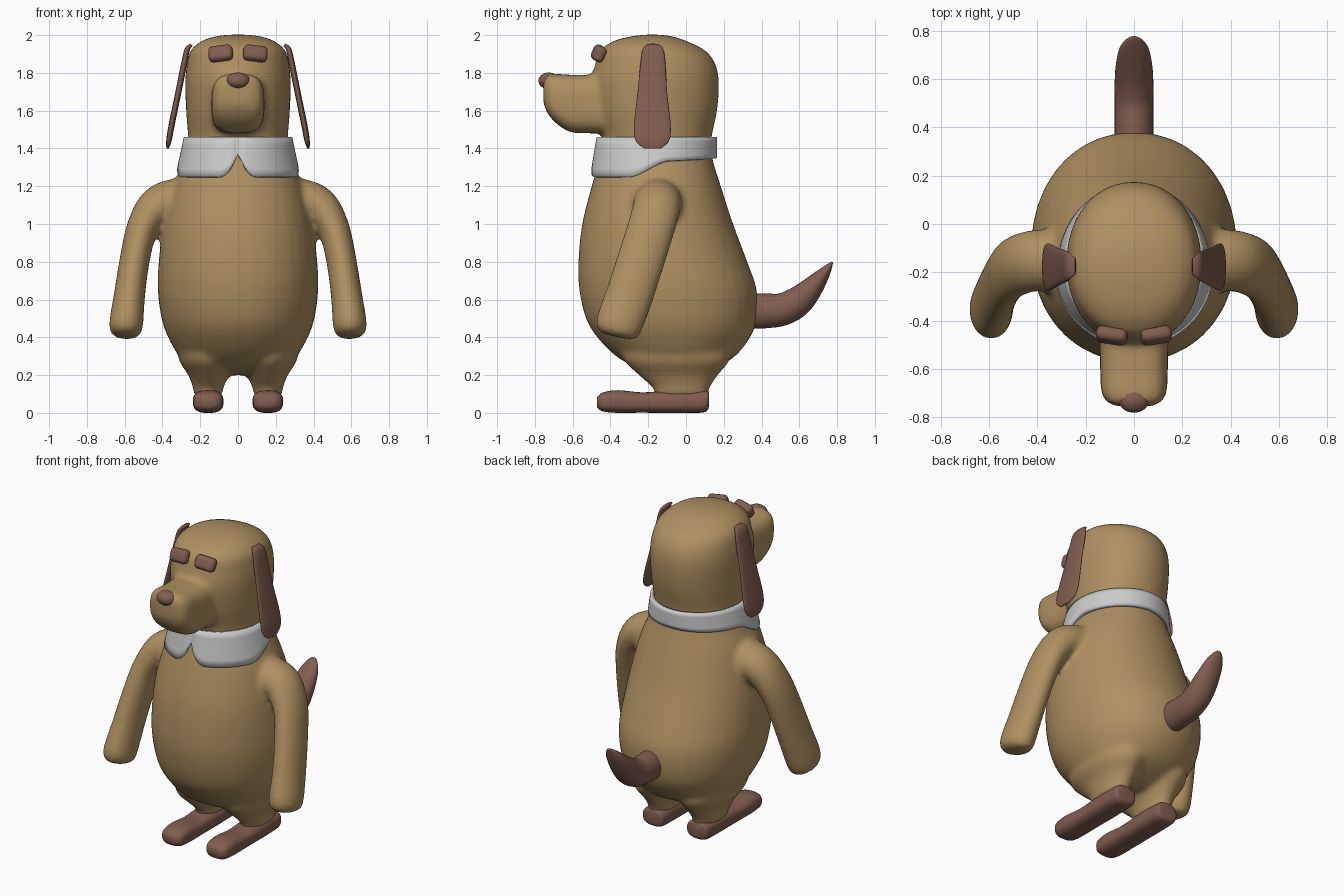
import bpy, bmesh, math
from mathutils import Vector, Matrix

if "Cube" in bpy.data.objects:
    bpy.data.objects.remove(bpy.data.objects["Cube"])


def material(name, rgb):
    m = bpy.data.materials.new(name)
    m.diffuse_color = (*rgb, 1)
    m.use_nodes = True
    m.node_tree.nodes["Principled BSDF"].inputs["Base Color"].default_value = m.diffuse_color
    return m


FUR = material("fur_brown", (0.43, 0.28, 0.12))
DARK = material("dark_brown", (0.22, 0.11, 0.08))
X, Y, Z = Vector((1, 0, 0)), Vector((0, 1, 0)), Vector((0, 0, 1))


def spline(st, steps=5):
    # Catmull-Rom through the stations, all values at once
    out = []
    for i in range(len(st) - 1):
        p0, p1, p2, p3 = st[max(i - 1, 0)], st[i], st[i + 1], st[min(i + 2, len(st) - 1)]
        for k in range(steps):
            t = k / steps
            out.append([0.5 * (2 * b + (c - a) * t + (2 * a - 5 * b + 4 * c - d) * t * t
                               + (3 * b - a - 3 * c + d) * t ** 3)
                        for a, b, c, d in zip(p0, p1, p2, p3)])
    out.append(list(st[-1]))
    return out


def tube(bm, stations, ref, axis=None, power=2.0, side=1, n=36):
    # stations are (x, y, z, radius along ref, other radius)
    pts = spline(stations)
    cs = [Vector(p[:3]) for p in pts]
    rings = []
    for i, p in enumerate(pts):
        t = axis or (cs[min(i + 1, len(cs) - 1)] - cs[max(i - 1, 0)]).normalized()
        u = (ref - t * ref.dot(t)).normalized()
        v = t.cross(u)
        ring = []
        for k in range(n):
            a = 2 * math.pi * k / n
            c, s = math.cos(a), math.sin(a)
            c = math.copysign(abs(c) ** (2 / power), c)
            s = math.copysign(abs(s) ** (2 / power), s)
            q = cs[i] + u * max(p[3], 0.002) * c + v * max(p[4], 0.002) * s
            ring.append(bm.verts.new((q.x * side, q.y, q.z)))
        rings.append(ring)
    for r0, r1 in zip(rings, rings[1:]):
        for k in range(n):
            bm.faces.new((r0[k], r0[(k + 1) % n], r1[(k + 1) % n], r1[k]))
    bm.faces.new(rings[0])
    bm.faces.new(rings[-1])


def finish(bm, name, mat=None):
    bmesh.ops.recalc_face_normals(bm, faces=bm.faces)
    me = bpy.data.meshes.new(name)
    bm.to_mesh(me)
    bm.free()
    me.polygons.foreach_set("use_smooth", [True] * len(me.polygons))
    if mat:
        me.materials.append(mat)
    ob = bpy.data.objects.new(name, me)
    bpy.context.collection.objects.link(ob)
    return ob


# torso and head profile: z, front y, back y, half width
bm = bmesh.new()
profile = [(.20, -.12, .06, .10), (.24, -.26, .16, .22), (.30, -.37, .26, .31),
           (.40, -.47, .34, .37), (.50, -.53, .375, .405), (.65, -.565, .375, .425),
           (.80, -.57, .325, .42), (1.0, -.55, .25, .395), (1.2, -.50, .185, .345),
           (1.35, -.455, .14, .28), (1.45, -.44, .135, .265), (1.6, -.485, .165, .275),
           (1.75, -.50, .175, .28), (1.85, -.48, .155, .27), (1.92, -.455, .10, .25),
           (1.97, -.38, .0, .19), (1.995, -.28, -.08, .11), (2.003, -.2, -.16, .03)]
tube(bm, [(0, (f + b) / 2, z, w, (b - f) / 2) for z, f, b, w in profile], X, Z, 2.1)

# muzzle
tube(bm, [(0, -.35, 1.635, .15, .155), (0, -.50, 1.635, .142, .155), (0, -.61, 1.638, .14, .152),
          (0, -.69, 1.665, .136, .13), (0, -.735, 1.69, .115, .10), (0, -.755, 1.70, .07, .06)],
     X, Y, 3.2)

# arms and legs
for s in (-1, 1):
    tube(bm, [(.20, -.15, 1.08, .13, .13), (.33, -.15, 1.11, .13, .13), (.43, -.155, 1.09, .127, .105),
              (.505, -.185, .98, .127, .085), (.545, -.235, .82, .127, .08), (.575, -.30, .62, .127, .083),
              (.592, -.355, .47, .125, .09), (.597, -.372, .42, .105, .075), (.598, -.376, .405, .06, .04)],
         Y, side=s)
    tube(bm, [(.158, -.025, .09, .078, .145), (.158, -.025, .13, .08, .15), (.155, -.04, .20, .108, .21),
              (.16, -.05, .29, .155, .285), (.16, -.06, .42, .14, .27)], X, Z, side=s)
body = finish(bm, "body", FUR)
mod = body.modifiers.new("blend", 'REMESH')
mod.mode = 'VOXEL'
mod.voxel_size = 0.016
mod.use_smooth_shade = True
mod = body.modifiers.new("soften", 'SMOOTH')
mod.factor = 0.5
mod.iterations = 10

# feet, ears and eyebrows
for s, tag in ((-1, "right"), (1, "left")):
    bm = bmesh.new()
    tube(bm, [(.158, .122, .08, .05, .03), (.158, .105, .062, .074, .056), (.158, 0, .06, .079, .06),
              (.158, -.14, .057, .079, .057), (.158, -.24, .055, .079, .054), (.158, -.36, .06, .081, .06),
              (.158, -.44, .058, .074, .05), (.158, -.47, .056, .045, .028)], X, Y, 2.7, s)
    finish(bm, tag + "_foot", DARK)

    bm = bmesh.new()
    tube(bm, [(.245, -.175, 1.948, .035, .008), (.268, -.175, 1.925, .055, .014), (.285, -.175, 1.85, .066, .016),
              (.315, -.178, 1.70, .078, .016), (.352, -.178, 1.52, .097, .016), (.366, -.178, 1.44, .088, .014),
              (.373, -.178, 1.40, .045, .006)], Y, None, 2.3, s)
    finish(bm, tag + "_ear", DARK)

    bm = bmesh.new()
    bmesh.ops.create_cube(bm, size=1)
    bmesh.ops.scale(bm, vec=(.13, .06, .085), verts=bm.verts)
    bmesh.ops.bevel(bm, geom=bm.edges[:], offset=.026, segments=4, profile=.5, affect='EDGES')
    brow = finish(bm, tag + "_eyebrow", DARK)
    brow.location = (.092 * s, -.462, 1.903)
    brow.rotation_euler = (-.4, .12 * s, .15 * s)

# nose
bm = bmesh.new()
bmesh.ops.create_uvsphere(bm, u_segments=28, v_segments=16, radius=1,
                          matrix=Matrix.Translation((0, -.727, 1.758)) @ Matrix.Diagonal((.064, .054, .044, 1)))
finish(bm, "nose", DARK)

# tail
bm = bmesh.new()
tube(bm, [(0, .33, .54, .08, .095), (0, .42, .54, .08, .092), (0, .51, .548, .08, .086),
          (0, .59, .588, .08, .08), (0, .66, .655, .075, .062), (0, .725, .732, .06, .036),
          (0, .76, .778, .035, .016), (0, .775, .798, .012, .004)], X)
finish(bm, "tail", DARK)

# collar: flared band, deep at the front with a notch, narrow at the back
bm = bmesh.new()
N, ROWS = 128, 6
grid = []
for k in range(N):
    a = 2 * math.pi * k / N
    d = abs(a if a <= math.pi else 2 * math.pi - a)
    w = min(max((math.degrees(d) - 66) / 38, 0), 1)
    low = 1.25 + .085 * w * w * (3 - 2 * w) + .015 * max(0, (d - 1.8) / 1.34)
    x0 = abs(.31 * math.sin(a))
    if d < 1 and x0 < .1:
        low += .12 * (1 - x0 / .1) ** 2
    col = []
    for j in range(ROWS):
        z = 1.46 + (low - 1.46) * j / (ROWS - 1)
        t = (1.46 - z) / .21
        f, b = -.475 - .035 * t, .165
        crease = .012 * max(0, 1 - x0 / .03) if d < 1 else 0
        col.append(bm.verts.new(((.287 + .045 * t) * math.sin(a),
                                 (f + b) / 2 - (b - f) / 2 * math.cos(a) + crease, z)))
    grid.append(col)
for k in range(N):
    c0, c1 = grid[k], grid[(k + 1) % N]
    for j in range(ROWS - 1):
        bm.faces.new((c0[j], c0[j + 1], c1[j + 1], c1[j]))
collar = finish(bm, "collar")
mod = collar.modifiers.new("thickness", 'SOLIDIFY')
mod.thickness = 0.025
mod.offset = -1
bpy.context.view_layer.objects.active = collar
collar.select_set(True)
bpy.ops.object.shade_smooth_by_angle(angle=math.radians(50))
